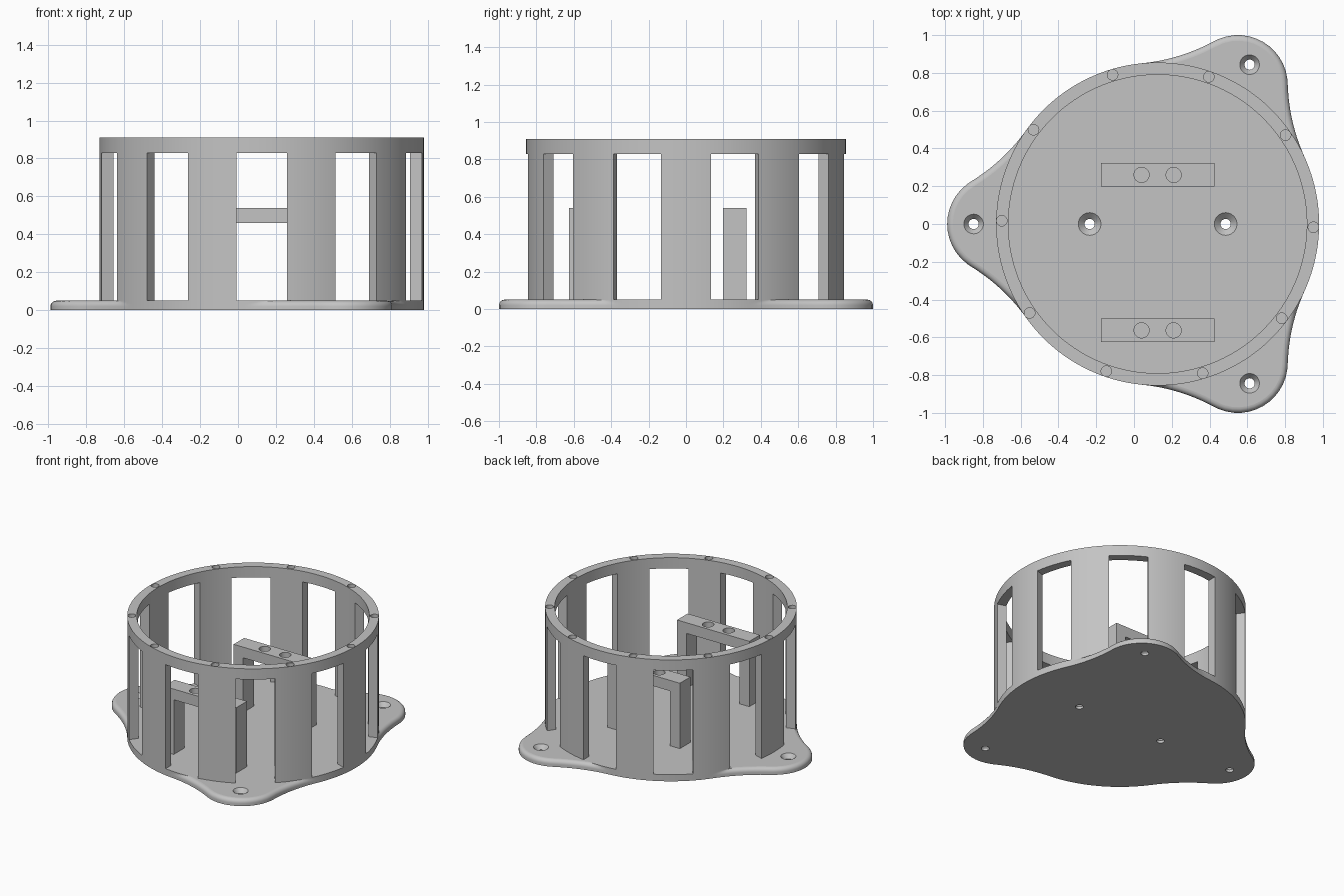
import bpy
import bmesh
from math import sin, cos, pi, radians, sqrt, acos, atan2

if "Cube" in bpy.data.objects:
    bpy.data.objects.remove(bpy.data.objects["Cube"], do_unlink=True)

CX = 0.125                       # ring centre on x
R_OUT, R_IN = 0.855, 0.79        # ring wall
PLATE_Z, BAND_Z, TOP_Z = 0.05, 0.83, 0.91
LUG_D, LUG_R, BLEND_R = 0.85, 0.264, 1.0
FILLET = 0.03
SEG = 180

grey = bpy.data.materials.new("plain_grey")
grey.use_nodes = True
colour = (0.55, 0.55, 0.55, 1)
grey.diffuse_color = colour
grey.node_tree.nodes["Principled BSDF"].inputs["Base Color"].default_value = colour


def loft(bm, loops, closed=False):
    """Skin between point loops, either capped or closed back to the first."""
    rows = [[bm.verts.new(p) for p in loop] for loop in loops]
    n = len(rows[0])
    pairs = list(zip(rows, rows[1:])) + ([(rows[-1], rows[0])] if closed else [])
    for a, b in pairs:
        for i in range(n):
            j = (i + 1) % n
            bm.faces.new((a[i], a[j], b[j], b[i]))
    if not closed:
        bm.faces.new(rows[0][::-1])
        bm.faces.new(rows[-1])


def circle(x, y, r, z, n=32):
    return [(x + r * cos(2 * pi * i / n), y + r * sin(2 * pi * i / n), z) for i in range(n)]


def make_object(name, bm):
    bmesh.ops.recalc_face_normals(bm, faces=bm.faces)
    mesh = bpy.data.meshes.new(name)
    bm.to_mesh(mesh)
    bm.free()
    mesh.materials.append(grey)
    obj = bpy.data.objects.new(name, mesh)
    bpy.context.collection.objects.link(obj)
    return obj


def activate(obj):
    bpy.ops.object.select_all(action='DESELECT')
    obj.select_set(True)
    bpy.context.view_layer.objects.active = obj


def cut(obj, cutter):
    cutter.hide_render = True
    activate(obj)
    mod = obj.modifiers.new("cut", 'BOOLEAN')
    mod.operation, mod.solver, mod.object = 'DIFFERENCE', 'EXACT', cutter
    bpy.ops.object.modifier_apply(modifier=mod.name)
    bpy.data.objects.remove(cutter, do_unlink=True)


def finish(obj):
    activate(obj)
    bpy.ops.object.shade_smooth_by_angle(angle=radians(30))
    for p in obj.data.polygons:      # level faces stay flat
        if abs(p.normal.z) > 0.999:
            p.use_smooth = False


def outline_radius(theta, inset):
    """Polar radius of the three-lugged outline, never inside the ring."""
    t = abs((theta - pi / 3 + pi / 3) % (2 * pi / 3) - pi / 3)
    ring, lug, blend = R_OUT - inset, LUG_R - inset, BLEND_R + inset
    d = R_OUT + BLEND_R
    e = LUG_R + BLEND_R
    a = acos((d * d + LUG_D ** 2 - e * e) / (2 * d * LUG_D))
    vx, vy = d * cos(a) - LUG_D, d * sin(a)
    lug_end = atan2(lug * vy / e, LUG_D + lug * vx / e)
    if t < lug_end:
        r = LUG_D * cos(t) + sqrt(lug ** 2 - (LUG_D * sin(t)) ** 2)
    elif t < a:
        r = d * cos(a - t) - sqrt(blend ** 2 - (d * sin(a - t)) ** 2)
    else:
        r = ring
    return max(r, R_OUT)


def outline(inset, z):
    loop = []
    for i in range(SEG):
        th = 2 * pi * i / SEG
        r = outline_radius(th, inset)
        loop.append((CX + r * cos(th), r * sin(th), z))
    return loop


# Base plate with rounded lugs
bm = bmesh.new()
loops = [outline(0, 0)]
for k in range(7):
    q = k / 6 * pi / 2
    loops.append(outline(FILLET * (1 - cos(q)), PLATE_Z - FILLET * (1 - sin(q))))
loft(bm, loops)
plate = make_object("base_plate", bm)

# Countersunk screw holes in the lugs and the floor
bm = bmesh.new()
lug_holes = [(CX + 0.974 * cos(k * 2 * pi / 3 + pi / 3),
              0.974 * sin(k * 2 * pi / 3 + pi / 3), 0.052) for k in range(3)]
for x, y, r in lug_holes + [(-0.235, 0, 0.06), (0.485, 0, 0.06)]:
    loft(bm, [circle(x, y, 0.027, -0.02), circle(x, y, 0.027, 0.018),
              circle(x, y, r, PLATE_Z), circle(x, y, r, 0.08)])
cut(plate, make_object("screw_hole_cutter", bm))
finish(plate)

# Ring wall
bm = bmesh.new()
loft(bm, [circle(CX, 0, r, z, SEG) for r, z in
          ((R_OUT, PLATE_Z), (R_OUT, TOP_Z), (R_IN, TOP_Z), (R_IN, PLATE_Z))], closed=True)
wall = make_object("ring_wall", bm)

# Ten straight-sided windows between the pillars
bm = bmesh.new()
half = R_OUT * sin(radians(9))
for k in range(10):
    th = radians(18 + 36 * k)
    rect = [(0.65, -half), (1.0, -half), (1.0, half), (0.65, half)]
    loft(bm, [[(CX + u * cos(th) - v * sin(th), u * sin(th) + v * cos(th), z)
               for u, v in rect] for z in (0.0, BAND_Z)])
cut(wall, make_object("window_cutter", bm))

# Small holes in the top rim
bm = bmesh.new()
for k in range(10):
    th = radians(36 * k - 1.2)
    x, y = CX + 0.825 * cos(th), 0.825 * sin(th)
    loft(bm, [circle(x, y, 0.028, z, 24) for z in (TOP_Z - 0.08 + 0.005, TOP_Z + 0.05)])
cut(wall, make_object("rim_hole_cutter", bm))
finish(wall)

# Two bridge brackets on the floor, each with two holes
X0, X1, LEG, BAR_Z, BRIDGE_Z = -0.175, 0.425, 0.08, 0.46, 0.54
profile = [(X0, PLATE_Z), (X0 + LEG, PLATE_Z), (X0 + LEG, BAR_Z), (X1 - LEG, BAR_Z),
           (X1 - LEG, PLATE_Z), (X1, PLATE_Z), (X1, BRIDGE_Z), (X0, BRIDGE_Z)]
for name, y in (("back_bracket", 0.26), ("front_bracket", -0.563)):
    bm = bmesh.new()
    loft(bm, [[(x, y + s * 0.0625, z) for x, z in profile] for s in (-1, 1)])
    bracket = make_object(name, bm)
    bm = bmesh.new()
    for x in (0.04, 0.21):
        loft(bm, [circle(x, y, 0.04, z) for z in (BAR_Z - 0.05, BRIDGE_Z + 0.05)])
    cut(bracket, make_object("bracket_hole_cutter", bm))
    finish(bracket)
